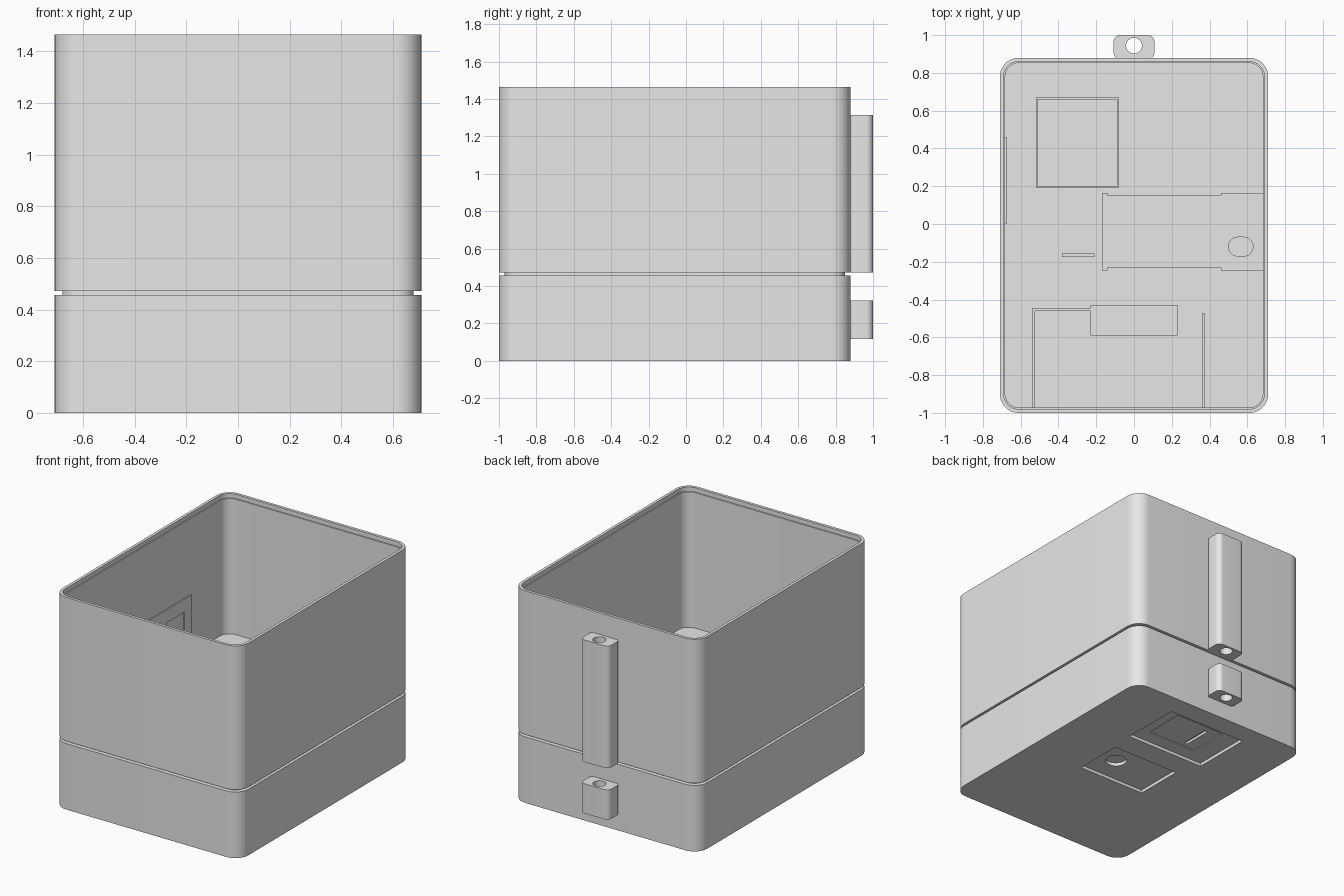
import bpy, bmesh, math

old = bpy.data.objects.get("Cube")
if old:
    bpy.data.objects.remove(old, do_unlink=True)

grey = bpy.data.materials.new("plain_grey")
grey.use_nodes = True
colour = (0.8, 0.8, 0.8, 1)
grey.diffuse_color = colour
grey.node_tree.nodes["Principled BSDF"].inputs["Base Color"].default_value = colour


def rounded(x0, x1, y0, y1, r, inset=0, steps=10):
    """Outline of a rounded rectangle, counter-clockwise."""
    x0, x1, y0, y1 = x0 + inset, x1 - inset, y0 + inset, y1 - inset
    r = max(r - inset, 0.0)
    if r == 0:
        return [(x1, y1), (x0, y1), (x0, y0), (x1, y0)]
    corners = [(x1 - r, y1 - r), (x0 + r, y1 - r), (x0 + r, y0 + r), (x1 - r, y0 + r)]
    return [(cx + r * math.cos((q + i / steps) * math.pi / 2),
             cy + r * math.sin((q + i / steps) * math.pi / 2))
            for q, (cx, cy) in enumerate(corners) for i in range(steps + 1)]


def loft(name, rect, r, levels, tube=False):
    """Stack outlines given as (inset, z); cap both ends or join them as a tube."""
    bm = bmesh.new()
    rings = [[bm.verts.new((x, y, z)) for x, y in rounded(*rect, r, inset)]
             for inset, z in levels]
    n = len(rings[0])
    pairs = list(zip(rings, rings[1:]))
    if tube:
        pairs.append((rings[-1], rings[0]))
    else:
        bm.faces.new(rings[0][::-1])
        bm.faces.new(rings[-1])
    for a, b in pairs:
        for i in range(n):
            j = (i + 1) % n
            bm.faces.new((a[i], a[j], b[j], b[i]))
    bmesh.ops.recalc_face_normals(bm, faces=bm.faces)
    mesh = bpy.data.meshes.new(name)
    bm.to_mesh(mesh)
    bm.free()
    mesh.materials.append(grey)
    obj = bpy.data.objects.new(name, mesh)
    bpy.context.collection.objects.link(obj)
    return obj


def block(name, rect, z0, z1, r=0.0):
    return loft(name, rect, r, [(0, z0), (0, z1)])


def cut(target, name, rect, z0, z1, r=0.0):
    cutter = block(name, rect, z0, z1, r)
    cutter.hide_render = True
    cutter.hide_viewport = True
    cutter.display_type = 'WIRE'
    mod = target.modifiers.new(name, 'BOOLEAN')
    mod.operation = 'DIFFERENCE'
    mod.solver = 'EXACT'
    mod.object = cutter


def smooth(obj):
    bpy.ops.object.select_all(action='DESELECT')
    obj.select_set(True)
    bpy.context.view_layer.objects.active = obj
    bpy.ops.object.shade_smooth_by_angle(angle=math.radians(30))


BODY = (-0.71, 0.71, -1.0, 0.88)
R = 0.1
TRAY = 0.5

# Upper tray with a stepped rim
upper = loft("upper_tray", BODY, R,
             [(0, 0.472), (0, 1.465), (0.02, 1.465), (0.02, 1.435), (0.028, 1.435), (0.028, TRAY)])

# Lower compartment with a neck that fits under the tray
lower = loft("lower_compartment", BODY, R,
             [(0, 0), (0, 0.456), (0.03, 0.456), (0.03, 0.472),
              (0.045, 0.472), (0.045, 0.06)])

# Recessed panels on the underside
cut(lower, "large_recess_cutter", (-0.32, 0.29, 0.3, 0.73), -0.1, 0.022)
cut(lower, "square_recess_cutter", (-0.18, 0.2, 0.4, 0.69), -0.1, 0.027)
cut(lower, "slot_cutter", (-0.095, -0.07, 0.43, 0.64), -0.1, 0.045)
cut(lower, "small_recess_cutter", (-0.25, 0.27, -0.22, 0.13), -0.1, 0.022)
cut(lower, "round_hole_cutter", (0.06, 0.2, -0.1, 0.04), -0.1, 0.045, 0.07)

# Pierced lugs on the back
lugs = []
for name, z0, z1 in (("upper_lug", 0.472, 1.315), ("lower_lug", 0.117, 0.322)):
    lug = block(name, (-0.108, 0.108, 0.872, 1.0), z0, z1, 0.035)
    cut(lug, name + "_hole_cutter", (-0.042, 0.042, 0.902, 0.986), z0 - 0.1, z1 + 0.1, 0.042)
    lugs.append(lug)

for obj in [upper, lower] + lugs:
    smooth(obj)

# Low fittings on the tray floor
loft("square_frame", (-0.52, -0.08, 0.19, 0.67), 0,
     [(0, TRAY - 0.01), (0, TRAY + 0.02), (0.01, TRAY + 0.02), (0.01, TRAY - 0.01)], tube=True)
ribs = {
    "front_bay_left_rib": (-0.54, -0.525, -0.98, -0.445),
    "front_bay_back_rib": (-0.525, -0.14, -0.46, -0.445),
    "front_bay_right_rib": (0.36, 0.375, -0.98, -0.475),
    "connector_pad": (-0.23, 0.23, -0.59, -0.43),
    "small_rib": (-0.38, -0.21, -0.175, -0.155),
}
for name, rect in ribs.items():
    block(name, rect, TRAY - 0.01, TRAY + 0.02)
plate = block("side_plate", (-0.17, 0.682, -0.23, 0.15), TRAY - 0.01, TRAY + 0.015)
cut(plate, "plate_hole_cutter", (0.5, 0.63, -0.17, -0.07), TRAY + 0.005, TRAY + 0.1, 0.05)
for side, y0, y1 in (("front", -0.245, -0.23), ("back", 0.15, 0.165)):
    block(side + "_inner_tab", (-0.17, -0.14, y0, y1), TRAY - 0.01, TRAY + 0.02)
    block(side + "_wall_tab", (0.46, 0.682, y0, y1), TRAY - 0.01, TRAY + 0.02)

# Thin panel with a window on the inner side wall
panel = block("wall_panel", (-0.69, -0.675, 0.0, 0.46), TRAY - 0.01, 0.91)
cut(panel, "panel_window_cutter", (-0.681, -0.6, 0.19, 0.38), 0.62, 0.82)
